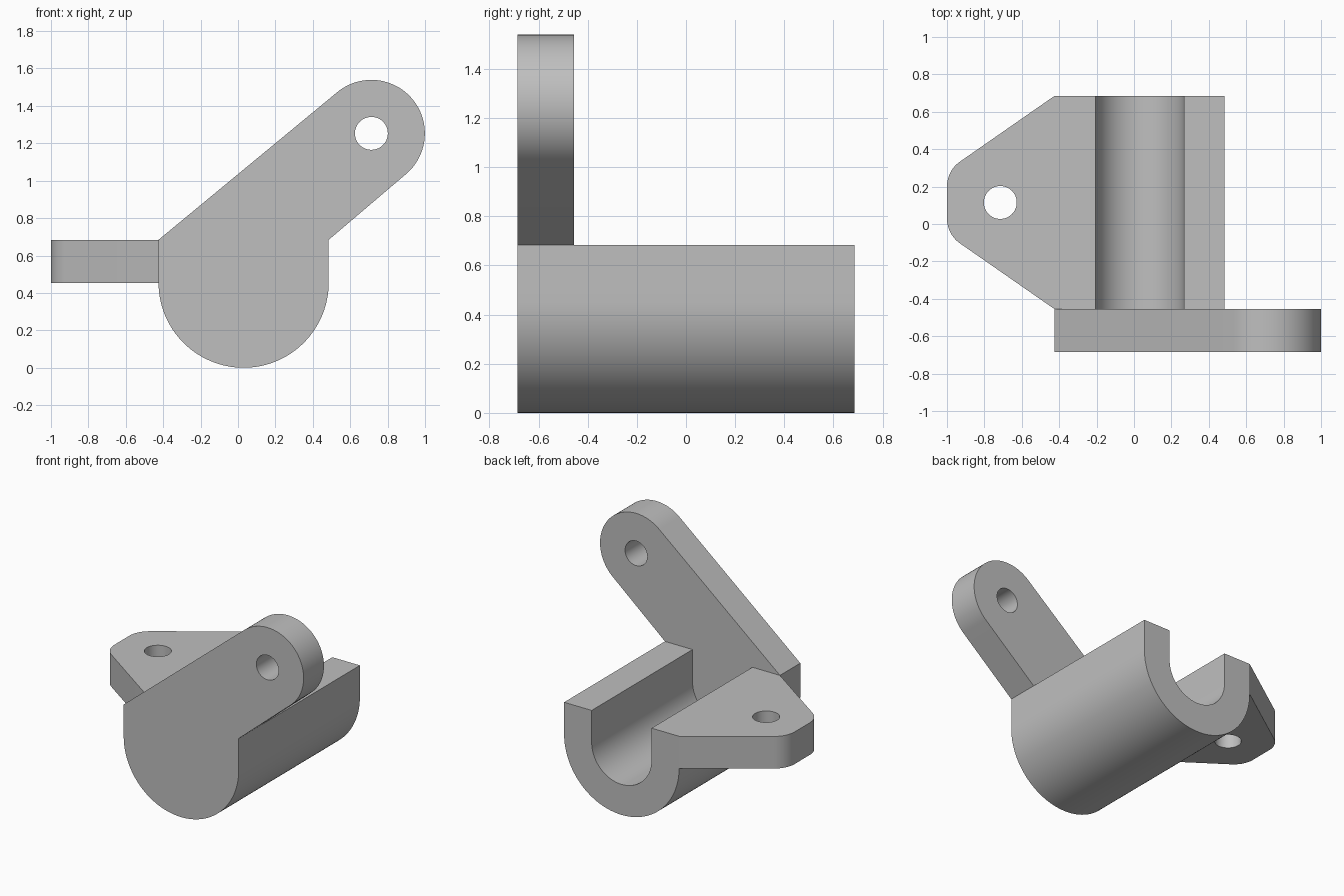
import bpy, bmesh, math
from mathutils import Vector

cube = bpy.data.objects.get("Cube")
if cube:
    bpy.data.objects.remove(cube)

GREY = (0.52, 0.52, 0.52, 1.0)
mat = bpy.data.materials.new("plain grey")
mat.use_nodes = True
mat.diffuse_color = GREY
mat.node_tree.nodes["Principled BSDF"].inputs["Base Color"].default_value = GREY


def arc(cx, cy, r, start, end, steps=40):
    """Points along an arc, angles in degrees."""
    angles = [math.radians(start + (end - start) * i / steps) for i in range(steps + 1)]
    return [(cx + r * math.cos(a), cy + r * math.sin(a)) for a in angles]


def circle(cx, cy, r):
    return arc(cx, cy, r, 0, 360, 48)[:-1]


def extrude_profile(name, loops, to_3d, depth):
    """Fill an outline (later loops are holes) and extrude it by a vector."""
    bm = bmesh.new()
    for loop in loops:
        verts = [bm.verts.new(to_3d(p)) for p in loop]
        for a, b in zip(verts, verts[1:] + verts[:1]):
            bm.edges.new((a, b))
    depth = Vector(depth)
    bmesh.ops.triangle_fill(bm, edges=bm.edges[:], use_beauty=True, normal=-depth.normalized())
    grown = bmesh.ops.extrude_face_region(bm, geom=bm.faces[:], use_keep_orig=True)
    moved = [g for g in grown["geom"] if isinstance(g, bmesh.types.BMVert)]
    bmesh.ops.translate(bm, verts=moved, vec=depth)
    bmesh.ops.recalc_face_normals(bm, faces=bm.faces[:])
    # Smooth curved walls, keep corners sharp
    for f in bm.faces:
        f.smooth = True
    for e in bm.edges:
        e.smooth = e.calc_face_angle(0) < math.radians(25)
    mesh = bpy.data.meshes.new(name)
    bm.to_mesh(mesh)
    bm.free()
    mesh.materials.append(mat)
    obj = bpy.data.objects.new(name, mesh)
    bpy.context.collection.objects.link(obj)
    return obj


# Shared dimensions
CX, R, BORE = 0.03, 0.455, 0.237
TOP, HALF, THICK = 0.684, 0.685, 0.23
HOLE = 0.088
LEFT, RIGHT = CX - R, CX + R
INNER = -HALF + THICK

# Open trough running front to back
trough = [(LEFT, TOP)] + arc(CX, R, R, 180, 360, 64) + [(RIGHT, TOP), (CX + BORE, TOP)]
trough += arc(CX, R, BORE, 360, 180, 48) + [(CX - BORE, TOP)]
extrude_profile("trough", [trough], lambda p: (p[0], INNER, p[1]), (0, HALF - INNER, 0))

# Front plate closing the trough, with a slanted arm
EYE = (0.713, 1.253)
plate = [(LEFT, TOP)] + arc(CX, R, R, 180, 360, 64) + [(RIGHT, TOP)]
plate += arc(*EYE, 0.286, -50.4, 129.6, 48)
extrude_profile("front_plate_arm", [plate, circle(*EYE, HOLE)],
                lambda p: (p[0], -HALF, p[1]), (0, THICK, 0))

# Flat side lug with rounded outer corners
MID, FILLET = (HALF + INNER) / 2, 0.163
lug = [(LEFT, HALF)]
lug += arc(-1 + FILLET, MID + 0.085, FILLET, 124.7, 180, 16)
lug += arc(-1 + FILLET, MID - 0.085, FILLET, 180, 235.3, 16)
lug += [(LEFT, INNER)]
extrude_profile("side_lug", [lug, circle(-0.715, MID, HOLE)],
                lambda p: (p[0], p[1], TOP - THICK), (0, 0, THICK))
